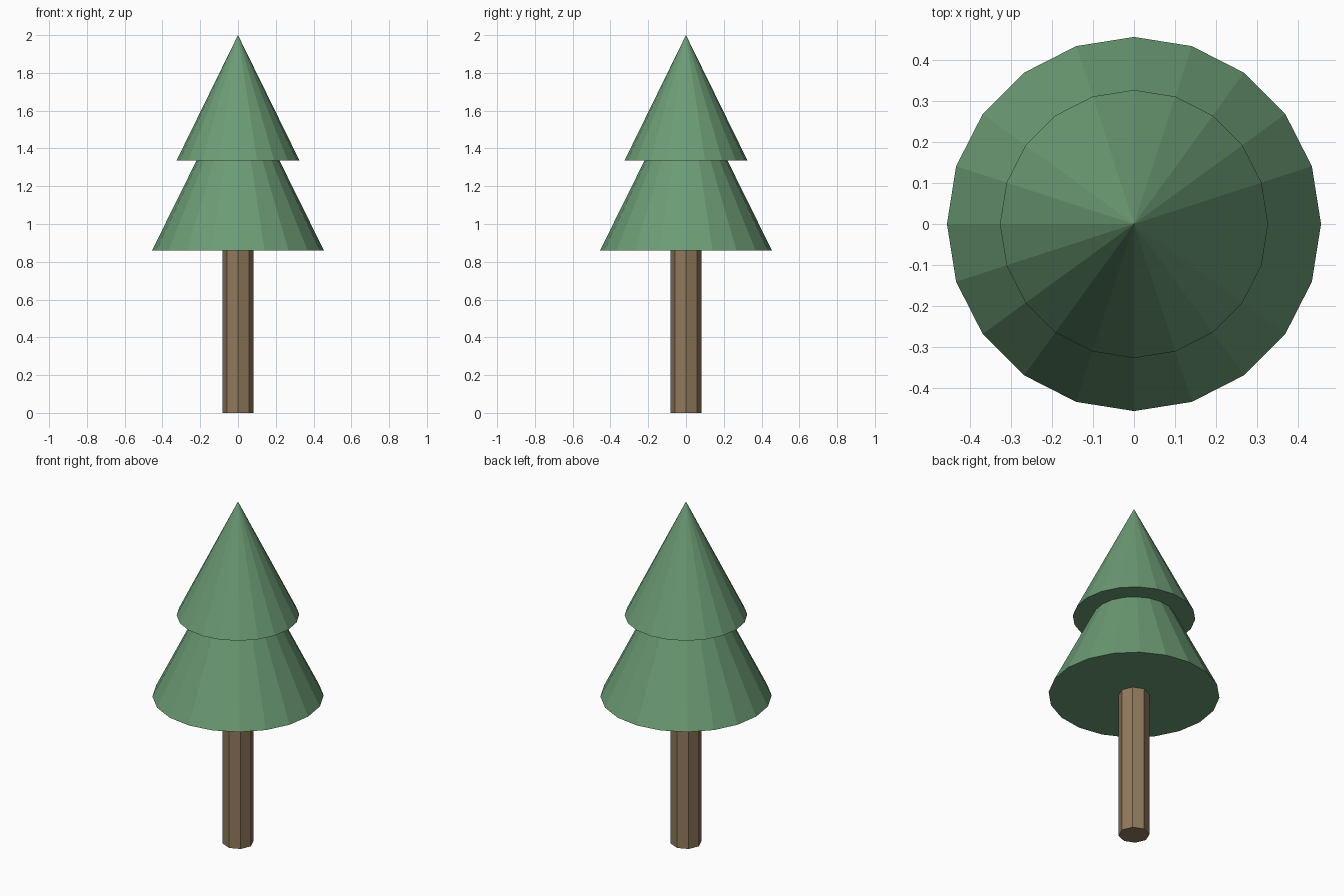
import bpy

if "Cube" in bpy.data.objects:
    bpy.data.objects.remove(bpy.data.objects["Cube"], do_unlink=True)


def make_material(name, colour):
    mat = bpy.data.materials.new(name)
    mat.use_nodes = True
    mat.diffuse_color = colour
    mat.node_tree.nodes["Principled BSDF"].inputs["Base Color"].default_value = colour
    return mat


def add_cone(name, sides, bottom_radius, top_radius, z_low, z_high, mat):
    """Upright flat-shaded cone or prism between two heights."""
    bpy.ops.mesh.primitive_cone_add(
        vertices=sides, radius1=bottom_radius, radius2=top_radius,
        depth=z_high - z_low, location=(0, 0, (z_low + z_high) / 2))
    obj = bpy.context.object
    obj.name = name
    obj.data.materials.append(mat)
    bpy.ops.object.shade_flat()
    return obj


bark = make_material("bark brown", (0.279, 0.195, 0.107, 1))
needles = make_material("needle green", (0.150, 0.333, 0.178, 1))

# Octagonal trunk, its top tucked into the foliage
add_cone("trunk", 8, 0.083, 0.083, 0, 0.88, bark)

# Two stacked foliage tiers
add_cone("lower_foliage", 20, 0.455, 0, 0.86, 1.78, needles)
add_cone("upper_foliage", 20, 0.326, 0, 1.335, 2.0, needles)
